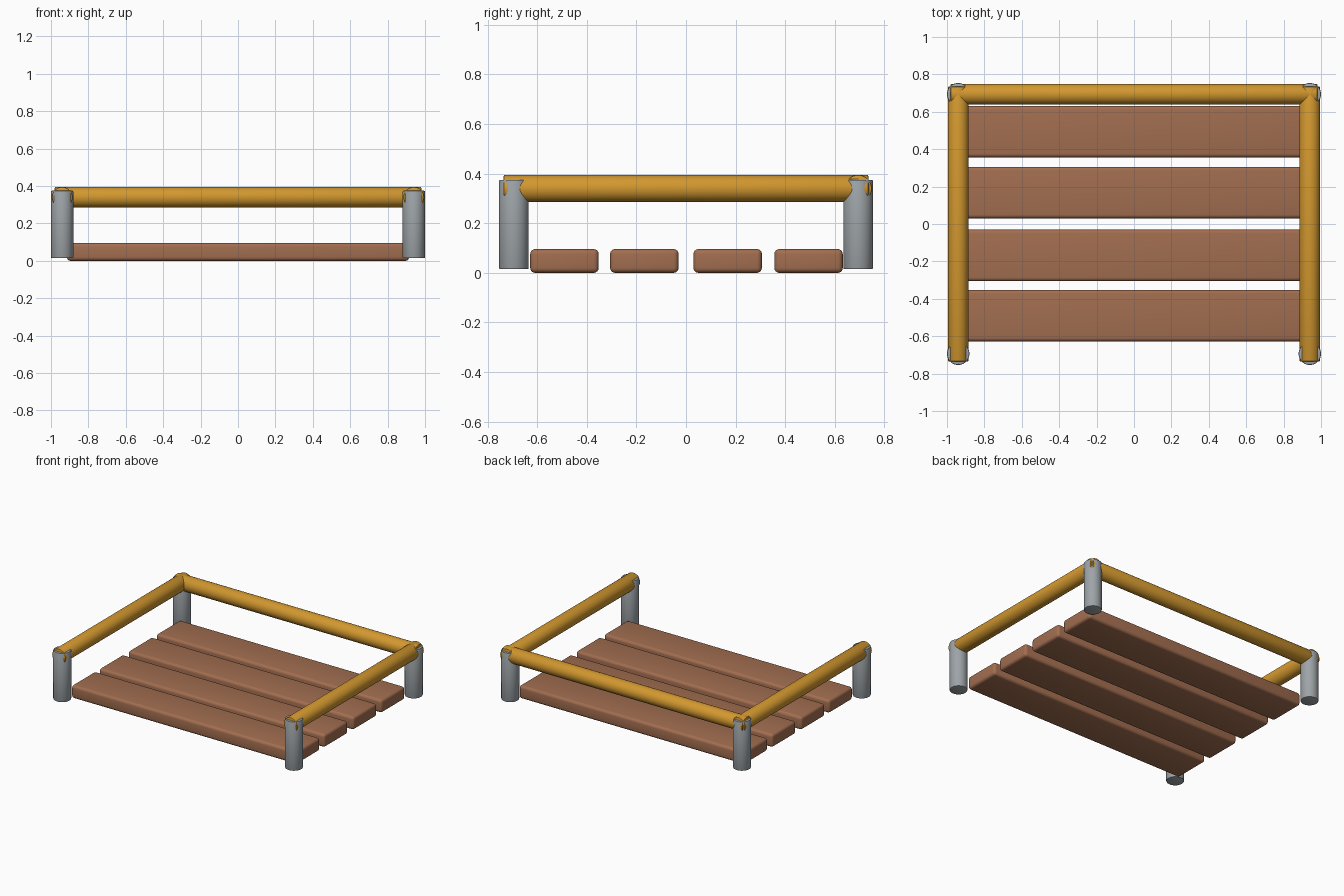
import bpy
from math import pi

cube = bpy.data.objects.get("Cube")
if cube:
    bpy.data.objects.remove(cube, do_unlink=True)


def make_material(name, rgb):
    mat = bpy.data.materials.new(name)
    mat.use_nodes = True
    mat.diffuse_color = (*rgb, 1)
    mat.node_tree.nodes["Principled BSDF"].inputs["Base Color"].default_value = (*rgb, 1)
    return mat


wood = make_material("brown wood", (0.36, 0.155, 0.08))
gold = make_material("golden rail", (0.64, 0.31, 0.028))
steel = make_material("grey metal", (0.34, 0.37, 0.39))


def finish(name, mat, bevel, segments):
    """Name, colour, bevel and smooth the active object."""
    obj = bpy.context.object
    obj.name = name
    obj.data.materials.append(mat)
    bpy.ops.object.transform_apply(location=False, rotation=True, scale=True)
    mod = obj.modifiers.new("rounded edges", "BEVEL")
    mod.width = bevel
    mod.segments = segments
    mod.limit_method = "ANGLE"
    mod.angle_limit = pi / 4
    bpy.ops.object.modifier_apply(modifier=mod.name)
    bpy.ops.object.shade_smooth_by_angle(angle=pi / 6)


def rod(name, mat, radius, length, location, rotation=(0, 0, 0)):
    bpy.ops.mesh.primitive_cylinder_add(vertices=32, radius=radius, depth=length,
                                        location=location, rotation=rotation)
    finish(name, mat, 0.005, 2)


def plank(name, y):
    bpy.ops.mesh.primitive_cube_add(size=1, location=(0, y, 0.048))
    bpy.context.object.scale = (1.83, 0.276, 0.096)
    finish(name, wood, 0.02, 4)


POST_X, POST_Y, RAIL_Z = 0.94, 0.694, 0.34

# Corner posts
for side, sx in (("right", -1), ("left", 1)):
    for end, sy in (("front", -1), ("back", 1)):
        rod(f"{end}_{side}_post", steel, 0.06, 0.36,
            (sx * POST_X, sy * POST_Y, 0.195))

# Rails on the two sides and the back, open at the front
for side, sx in (("right", -1), ("left", 1)):
    rod(f"{side}_rail", gold, 0.055, 1.47, (sx * POST_X, 0, RAIL_Z), (pi / 2, 0, 0))
rod("back_rail", gold, 0.055, 1.96, (0, POST_Y, RAIL_Z), (0, pi / 2, 0))

# Floor planks
for i, y in enumerate((-0.49, -0.168, 0.168, 0.494)):
    plank(f"floor_plank_{i + 1}", y)
